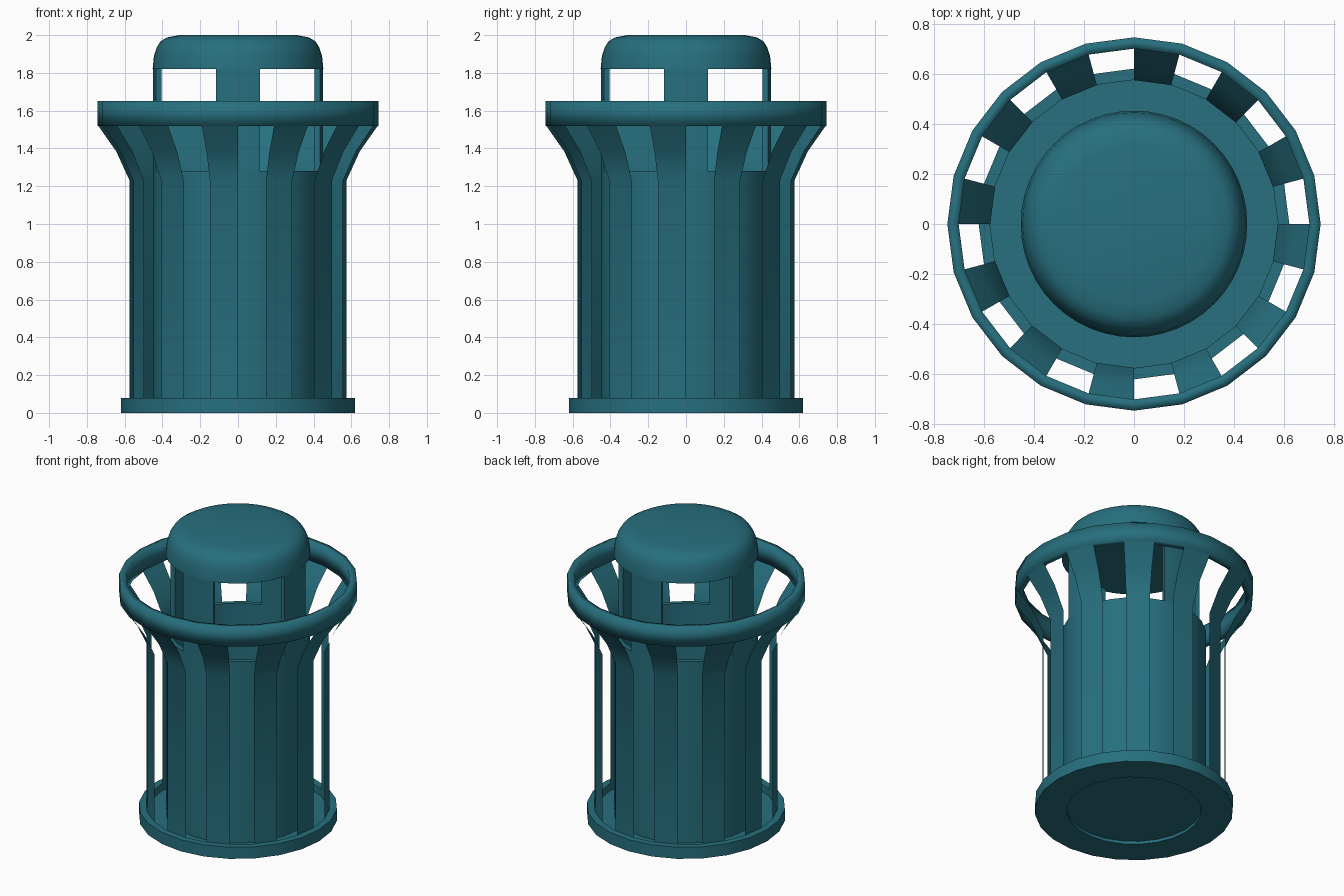
import bpy, bmesh, math

if "Cube" in bpy.data.objects:
    bpy.data.objects.remove(bpy.data.objects["Cube"])

SIDES = 24
STEP = 2 * math.pi / SIDES

teal = bpy.data.materials.new("teal_paint")
teal.diffuse_color = (0.02, 0.16, 0.21, 1)
teal.use_nodes = True
teal.node_tree.nodes["Principled BSDF"].inputs["Base Color"].default_value = teal.diffuse_color


def finish(name, bm, angle=None, fix=True):
    if fix:
        bmesh.ops.recalc_face_normals(bm, faces=bm.faces)
    me = bpy.data.meshes.new(name)
    bm.to_mesh(me)
    bm.free()
    me.materials.append(teal)
    ob = bpy.data.objects.new(name, me)
    bpy.context.collection.objects.link(ob)
    bpy.ops.object.select_all(action='DESELECT')
    ob.select_set(True)
    bpy.context.view_layer.objects.active = ob
    if angle is None:
        bpy.ops.object.shade_smooth()
    else:
        bpy.ops.object.shade_smooth_by_angle(angle=math.radians(angle))
    return ob


def sweep(bm, profile, start=0, count=SIDES, closed=True, sides=SIDES):
    """Turn an (r, z) profile around z through some steps of the circle."""
    full = count == sides
    step = 2 * math.pi / sides
    rows = []
    for i in range(count if full else count + 1):
        a = (start + i) * step
        rows.append([bm.verts.new((r * math.cos(a), r * math.sin(a), z)) for r, z in profile])
    n = len(profile)
    for i in range(count):
        p, q = rows[i], rows[(i + 1) % len(rows)]
        for j in range(n if closed else n - 1):
            k = (j + 1) % n
            bm.faces.new((p[j], q[j], q[k], p[k]))
    if closed and not full:
        bm.faces.new(rows[0])
        bm.faces.new(rows[-1][::-1])
    return rows


# Base tray with raised rim and round hole
bm = bmesh.new()
sweep(bm, [(0.42, 0), (0.62, 0), (0.62, 0.08), (0.575, 0.08), (0.575, 0.03), (0.42, 0.03)])
finish("base_tray", bm, 60)

# Upper ring
bm = bmesh.new()
sweep(bm, [(0.70, 1.52), (0.745, 1.52), (0.745, 1.65), (0.70, 1.65)])
finish("top_ring", bm)

# Thin slats, every other step, flaring out to the ring
bm = bmesh.new()
for k in range(12):
    sweep(bm, [(0.574, 0.03), (0.574, 1.23), (0.645, 1.385), (0.743, 1.525)],
          1 + 2 * k, 1, closed=False)
finish("slats", bm, 35, fix=False)

# Inner bin wall
bm = bmesh.new()
sweep(bm, [(0.42, 0.03), (0.45, 0.03), (0.45, 1.28), (0.42, 1.28)])
finish("inner_bin", bm, 40)

# Floor of the bin
bm = bmesh.new()
bmesh.ops.create_circle(bm, cap_ends=True, segments=SIDES, radius=0.42)
bmesh.ops.translate(bm, verts=bm.verts, vec=(0, 0, 0.02))
finish("bin_floor", bm, 40)

# Four posts carrying the lid
bm = bmesh.new()
for k in range(4):
    sweep(bm, [(0.42, 1.28), (0.45, 1.28), (0.45, 1.83), (0.42, 1.83)], 6 * k - 1, 2)
finish("lid_posts", bm, 40)

# Domed lid
bm = bmesh.new()
rows = sweep(bm, [(0.452, 1.82), (0.445, 1.89), (0.43, 1.935), (0.41, 1.967),
                  (0.375, 1.988), (0.31, 2.0)], 0, 48, closed=False, sides=48)
bm.faces.new([r[0] for r in rows])
bm.faces.new([r[-1] for r in rows])
finish("lid", bm, 40)
